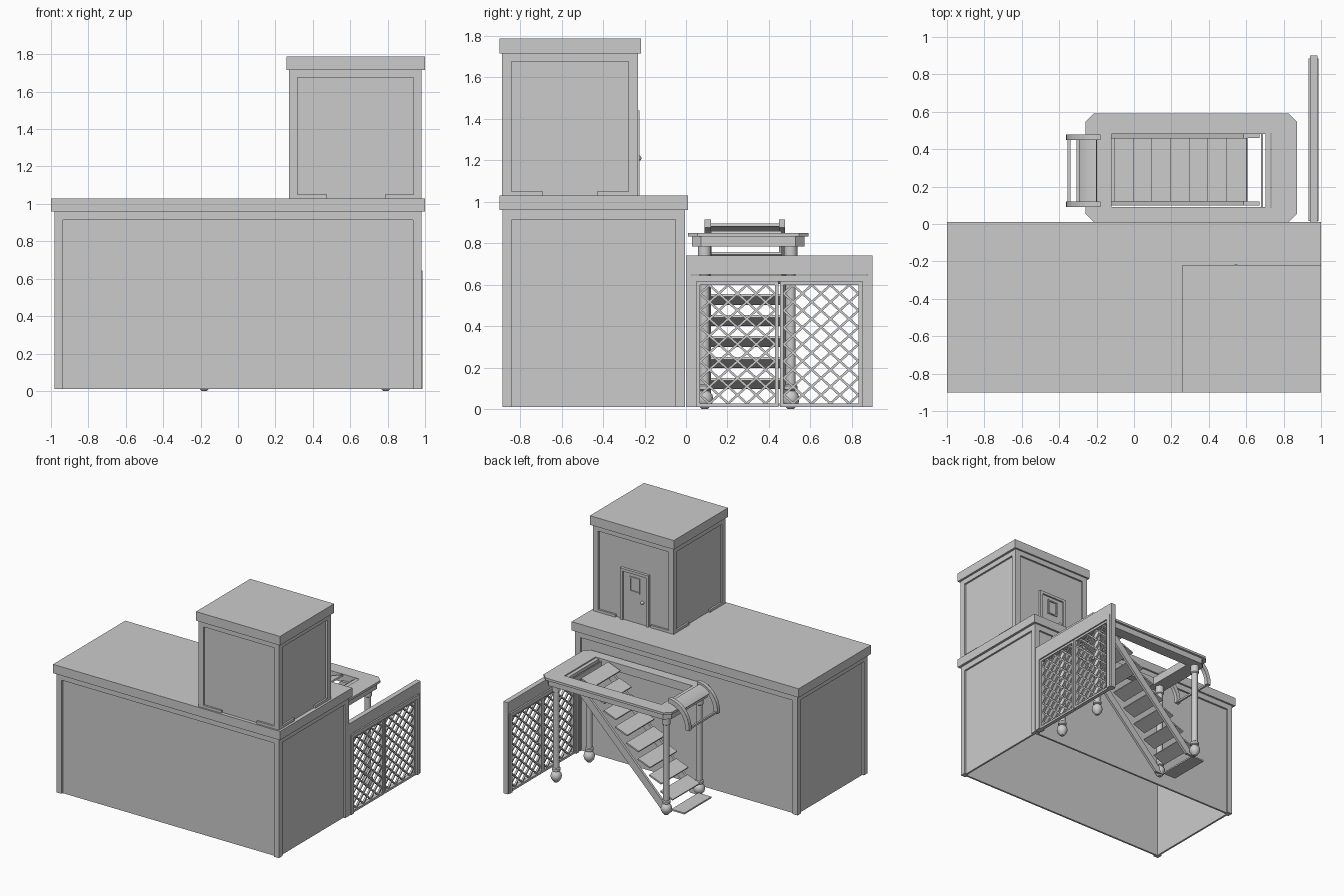
import bpy, bmesh, math
from mathutils import Vector, Matrix

if "Cube" in bpy.data.objects:
    bpy.data.objects.remove(bpy.data.objects["Cube"])


def make(name, bm, smooth=False):
    bmesh.ops.recalc_face_normals(bm, faces=bm.faces)
    me = bpy.data.meshes.new(name)
    bm.to_mesh(me)
    bm.free()
    ob = bpy.data.objects.new(name, me)
    bpy.context.collection.objects.link(ob)
    if smooth:
        bpy.ops.object.select_all(action='DESELECT')
        ob.select_set(True)
        bpy.context.view_layer.objects.active = ob
        bpy.ops.object.shade_smooth_by_angle()
    return ob


def add_box(bm, x0, x1, y0, y1, z0, z1):
    m = Matrix.Translation(((x0 + x1) / 2, (y0 + y1) / 2, (z0 + z1) / 2)) @ \
        Matrix.Diagonal((x1 - x0, y1 - y0, z1 - z0, 1))
    bmesh.ops.create_cube(bm, size=1, matrix=m)


def boxes(name, *dims):
    bm = bmesh.new()
    for d in dims:
        add_box(bm, *d)
    return make(name, bm)


def add_prism(bm, profile, y0, y1):
    # x-z profile extruded along y
    f = bm.faces.new([bm.verts.new((x, y0, z)) for x, z in profile])
    r = bmesh.ops.extrude_face_region(bm, geom=[f])
    vs = [v for v in r['geom'] if isinstance(v, bmesh.types.BMVert)]
    bmesh.ops.translate(bm, verts=vs, vec=(0, y1 - y0, 0))


def add_lathe(bm, profile, x, y, n=16):
    rings = [[bm.verts.new((x + r * math.cos(2 * math.pi * i / n),
                            y + r * math.sin(2 * math.pi * i / n), z))
              for i in range(n)] for r, z in profile]
    for a, b in zip(rings, rings[1:]):
        for i in range(n):
            bm.faces.new((a[i], a[(i + 1) % n], b[(i + 1) % n], b[i]))
    bm.faces.new(rings[0])
    bm.faces.new(rings[-1])


def walled_block(name, x0, x1, y0, y1, z0, z1, f=0.045, d=0.015, t=0.015):
    # recessed wall panels, open underneath
    a, b, c, e = x0 + d, x1 - d, y0 + d, y1 - d
    boxes(name + "_panels", (a, b, c, c + t, z0, z1), (a, b, e - t, e, z0, z1),
          (a, a + t, c, e, z0, z1), (b - t, b, c, e, z0, z1))
    # corner posts and top band
    bm = bmesh.new()
    for xa, sx in ((x0, 1), (x1, -1)):
        for ya, sy in ((y0, 1), (y1, -1)):
            xs, ys = sorted((xa, xa + sx * f)), sorted((ya, ya + sy * (d + .002)))
            add_box(bm, *xs, *ys, z0, z1)
            xs, ys = sorted((xa, xa + sx * (d + .002))), sorted((ya, ya + sy * f))
            add_box(bm, *xs, *ys, z0, z1)
    for ya, yb in ((y0, y0 + d + .002), (y1 - d - .002, y1)):
        add_box(bm, x0 + f, x1 - f, ya, yb, z1 - f, z1)
    for xa, xb in ((x0, x0 + d + .002), (x1 - d - .002, x1)):
        add_box(bm, xa, xb, y0 + f, y1 - f, z1 - f, z1)
    make(name + "_frame", bm)


# Main building and its roof slab
walled_block("building", -.98, .98, -.885, -.005, .01, .96)
boxes("building_roof", (-1, 1, -.9, .01, .96, 1.03))

# Tower, base strips with a central gap, and roof slab
walled_block("tower", .272, .982, -.887, -.232, 1.03, 1.72)
boxes("tower_roof", (.26, 1, -.9, -.218, 1.715, 1.787))
strips = []
for xa, xb in ((.317, .475), (.785, .937)):
    strips += [(xa, xb, -.887, -.87, 1.03, 1.05), (xa, xb, -.249, -.232, 1.03, 1.05)]
for ya, yb in ((-.842, -.69), (-.43, -.277)):
    strips += [(.272, .289, ya, yb, 1.03, 1.05), (.965, .982, ya, yb, 1.03, 1.05)]
boxes("tower_base_strips", *strips)

# Door on the back of the tower
boxes("door_leaf", (.51, .72, -.25, -.238, 1.03, 1.42))
boxes("door_frame", (.49, .512, -.25, -.225, 1.03, 1.44), (.718, .74, -.25, -.225, 1.03, 1.44),
      (.49, .74, -.25, -.225, 1.418, 1.44))
boxes("door_window_frame", (.57, .58, -.24, -.23, 1.27, 1.39), (.65, .66, -.24, -.23, 1.27, 1.39),
      (.57, .66, -.24, -.23, 1.27, 1.28), (.57, .66, -.24, -.23, 1.38, 1.39))
bm = bmesh.new()
bmesh.ops.create_uvsphere(bm, u_segments=12, v_segments=8, radius=.013,
                          matrix=Matrix.Translation((.545, -.228, 1.21)))
make("door_knob", bm, True)

# Gate wall with header, moulding and two leaves
boxes("gate_wall", (.94, .98, 0, .9, .65, .74), (.94, .98, 0, .03, .01, .65),
      (.94, .98, .875, .9, .01, .65))
boxes("gate_moulding", (.933, .986, .015, .05, .01, .645), (.933, .986, .85, .885, .01, .645),
      (.933, .986, .015, .885, .615, .645))
bm = bmesh.new()
for ya, yb in ((.05, .447), (.453, .85)):
    add_box(bm, .945, .975, ya, ya + .018, .01, .615)
    add_box(bm, .945, .975, yb - .018, yb, .01, .615)
    add_box(bm, .945, .975, ya, yb, .01, .027)
    add_box(bm, .945, .975, ya, yb, .598, .615)
make("gate_leaf_frames", bm)

# Diamond lattice
bm = bmesh.new()
for y0 in (.068, .471):
    cw, ch = .361 / 4, .571 / 7
    for i in range(4):
        for j in range(7):
            cy, cz = y0 + (i + .5) * cw, .027 + (j + .5) * ch
            for sy in (-1, 1):
                for sz in (-1, 1):
                    ang = math.atan2(sz * ch, -sy * cw)
                    m = Matrix.Translation((.96, cy + sy * cw / 4, cz + sz * ch / 4)) @ \
                        Matrix.Rotation(ang, 4, 'X') @ \
                        Matrix.Diagonal((.014, math.hypot(cw, ch) / 2 + .006, .011, 1))
                    bmesh.ops.create_cube(bm, size=1, matrix=m)
make("gate_lattice", bm)


# Deck ring with chamfered outer corners, in two layers
def deck_layer(name, inset, z0, z1):
    x0, x1, y0, y1, c = -.26 + inset, .872 - inset, .01 + inset, .59 - inset, .045
    bm = bmesh.new()
    outer = [(x0 + c, y0), (x1 - c, y0), (x1, y0 + c), (x1, y1 - c),
             (x1 - c, y1), (x0 + c, y1), (x0, y1 - c), (x0, y0 + c)]
    inner = [(-.12, .09), (.735, .09), (.735, .48), (-.12, .48)]
    o = [bm.verts.new((*p, z0)) for p in outer]
    n = [bm.verts.new((*p, z0)) for p in inner]
    for i in range(4):
        a, b = (2 * i, 2 * i + 1)
        bm.faces.new((o[a], o[b], n[(i + 1) % 4], n[i]))
        bm.faces.new((o[b], o[(b + 1) % 8], n[(i + 1) % 4]))
    r = bmesh.ops.extrude_face_region(bm, geom=bm.faces[:])
    bmesh.ops.translate(bm, vec=(0, 0, z1 - z0),
                        verts=[v for v in r['geom'] if isinstance(v, bmesh.types.BMVert)])
    make(name, bm)


deck_layer("deck_top", 0, .832, .85)
deck_layer("deck_beam", .018, .785, .832)
boxes("stair_header_beams", (.68, .69, .09, .48, .79, .83), (.702, .73, .09, .48, .79, .845))

# Turned posts with ball feet
post = [(.014, 0), (.022, .008), (.038, .03), (.042, .05), (.036, .072), (.02, .088), (.032, .094),
        (.032, .112), (.024, .118), (.024, .72), (.032, .726), (.032, .79)]
bm = bmesh.new()
for x in (-.18, .79):
    for y in (.09, .505):
        add_lathe(bm, post, x, y)
make("deck_posts", bm, True)

# Stair stringers and tilted treads
bm = bmesh.new()
for y in (.1, .46):
    add_prism(bm, [(-.2, .01), (-.12, .01), (.67, .8), (.585, .8)], y, y + .02)
make("stair_stringers", bm)
bm = bmesh.new()
for k in range(9):
    tilt = 0 if k == 0 else -.36
    m = Matrix.Translation((-.25 + .1 * k, .29, .022 + .1013 * k)) @ \
        Matrix.Rotation(tilt, 4, 'Y') @ Matrix.Diagonal((.115, .34, .012, 1))
    bmesh.ops.create_cube(bm, size=1, matrix=m)
make("stair_treads", bm)


# Curved brackets hooked over the deck end, with rounded cover and bar
def arc_band(r0, r1, a0, a1, n=10):
    cx, cz, sx = -.18, .71, .9
    angs = [math.radians(a0 + (a1 - a0) * i / n) for i in range(n + 1)]
    return [(cx + sx * r * math.cos(a), cz + r * math.sin(a))
            for r, seq in ((r1, angs), (r0, angs[::-1])) for a in seq]


bm = bmesh.new()
for y in (.09, .448):
    add_prism(bm, arc_band(.165, .203, 90, 183), y, y + .03)
make("end_brackets", bm)
bm = bmesh.new()
add_prism(bm, arc_band(.172, .187, 97, 133), .12, .448)
make("end_cover", bm)
boxes("end_bar", (-.355, -.34, .12, .448, .703, .718))
